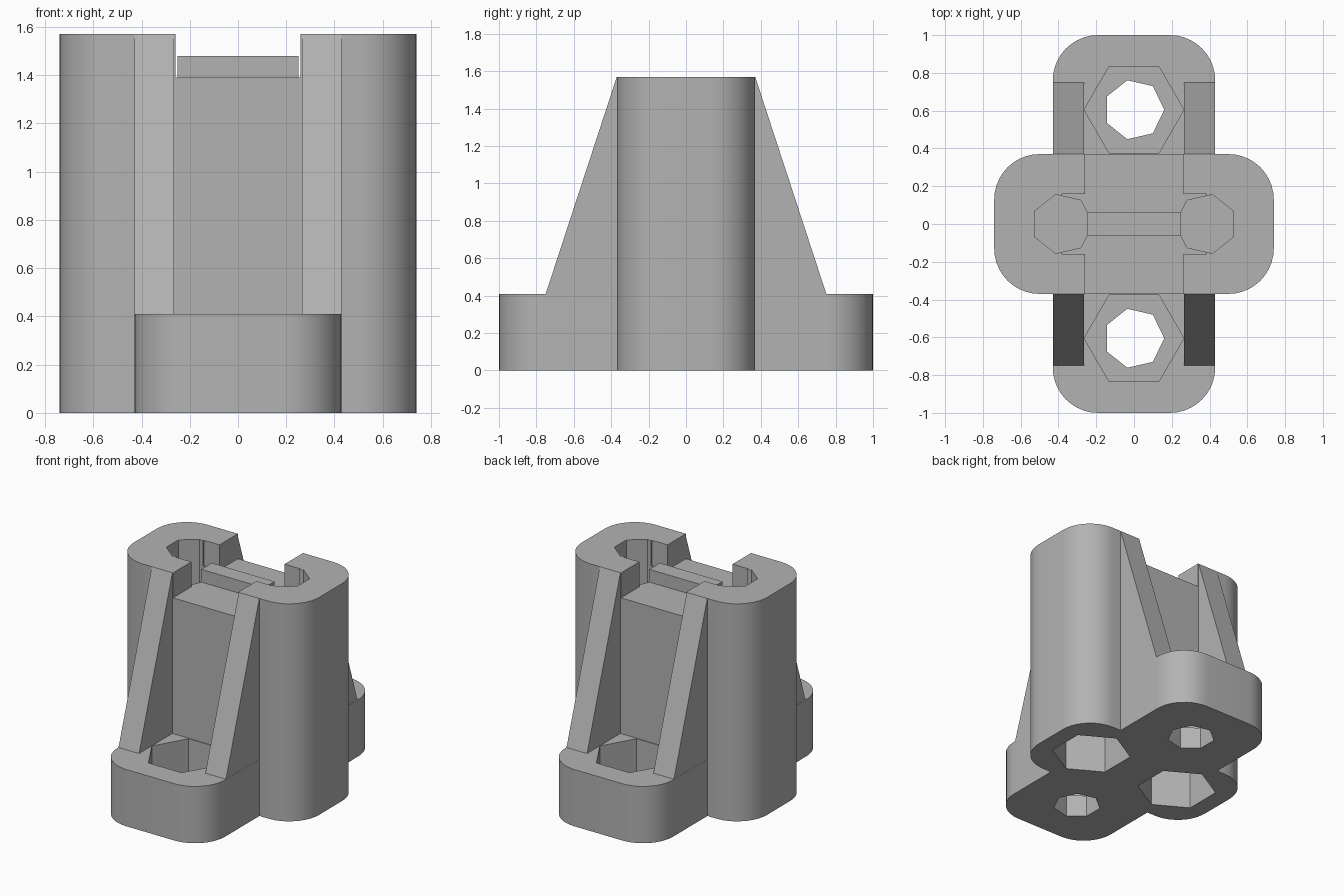
import bpy, bmesh, math

if "Cube" in bpy.data.objects:
    bpy.data.objects.remove(bpy.data.objects["Cube"])

plastic = bpy.data.materials.new("grey plastic")
plastic.diffuse_color = (0.45, 0.45, 0.45, 1)
plastic.use_nodes = True
plastic.node_tree.nodes["Principled BSDF"].inputs["Base Color"].default_value = plastic.diffuse_color


def prism(name, pts, z0, z1):
    """Extrude an outline (x, y) from z0 to z1."""
    bm = bmesh.new()
    face = bm.faces.new([bm.verts.new((x, y, z0)) for x, y in pts])
    out = bmesh.ops.extrude_face_region(bm, geom=[face])
    for v in out["geom"]:
        if isinstance(v, bmesh.types.BMVert):
            v.co.z = z1
    return finish(name, bm)


def finish(name, bm):
    bmesh.ops.recalc_face_normals(bm, faces=bm.faces[:])
    me = bpy.data.meshes.new(name)
    bm.to_mesh(me)
    bm.free()
    me.materials.append(plastic)
    ob = bpy.data.objects.new(name, me)
    bpy.context.collection.objects.link(ob)
    return ob


def rounded(hx, hy, r, n=10):
    pts = []
    for q, (sx, sy) in enumerate([(1, 1), (-1, 1), (-1, -1), (1, -1)]):
        for i in range(n + 1):
            a = math.pi / 2 * (q + i / n)
            pts.append((sx * (hx - r) + r * math.cos(a), sy * (hy - r) + r * math.sin(a)))
    return pts


def ngon(cx, cy, r, n, start=0.0):
    return [(cx + r * math.cos(start + math.tau * i / n),
             cy + r * math.sin(start + math.tau * i / n)) for i in range(n)]


def rect(x0, x1, y0, y1):
    return [(x0, y0), (x1, y0), (x1, y1), (x0, y1)]


def rib(sx, sy):
    """Sloping gusset between the foot and the tower."""
    prof = [(0.30, 0.35), (0.75, 0.35), (0.75, 0.41), (0.37, 1.57), (0.30, 1.40)]
    bm = bmesh.new()
    a, b = ([bm.verts.new((sx * x, sy * y, z)) for y, z in prof] for x in (0.265, 0.429))
    bm.faces.new(a)
    bm.faces.new(b)
    for i in range(5):
        j = (i + 1) % 5
        bm.faces.new((a[i], a[j], b[j], b[i]))
    return finish("rib", bm)


def combine(ob, other, op):
    m = ob.modifiers.new(op.lower(), "BOOLEAN")
    m.operation, m.solver, m.object = op, "EXACT", other
    bpy.context.view_layer.objects.active = ob
    bpy.ops.object.modifier_apply(modifier=m.name)
    bpy.data.objects.remove(other)


# tower, cross foot and four ribs
body = prism("bracket_body", rounded(0.74, 0.37, 0.24), 0, 1.57)
combine(body, prism("foot", rounded(0.43, 1.0, 0.24), 0, 0.41), "UNION")
for sx in (-1, 1):
    for sy in (-1, 1):
        combine(body, rib(sx, sy), "UNION")

# slot across the top, with wider side notches
combine(body, prism("slot", rect(-0.26, 0.26, -0.6, 0.6), 1.39, 1.8), "DIFFERENCE")
combine(body, prism("notch", rect(-0.385, 0.385, -0.16, 0.16), 1.388, 1.8), "DIFFERENCE")

for s in (-1, 1):
    # tower bores from above and nut pockets from below
    start = math.pi if s > 0 else 0
    combine(body, prism("bore", ngon(s * 0.38, 0, 0.16, 7, start), 0.45, 1.8), "DIFFERENCE")
    combine(body, prism("pocket", ngon(s * 0.38, 0, 0.268, 6, math.pi / 2), -0.1, 0.41), "DIFFERENCE")
    # foot screw holes and nut pockets
    combine(body, prism("hole", ngon(0, s * 0.605, 0.16, 7), -0.1, 0.6), "DIFFERENCE")
    combine(body, prism("pocket", ngon(0, s * 0.605, 0.264, 6), 0.16, 0.6), "DIFFERENCE")

# raised key in the slot
key = prism("slot_key", rect(-0.25, 0.25, -0.06, 0.06), 1.37, 1.48)

bpy.ops.object.select_all(action="DESELECT")
body.select_set(True)
bpy.context.view_layer.objects.active = body
bpy.ops.object.shade_smooth_by_angle(angle=math.radians(30))
